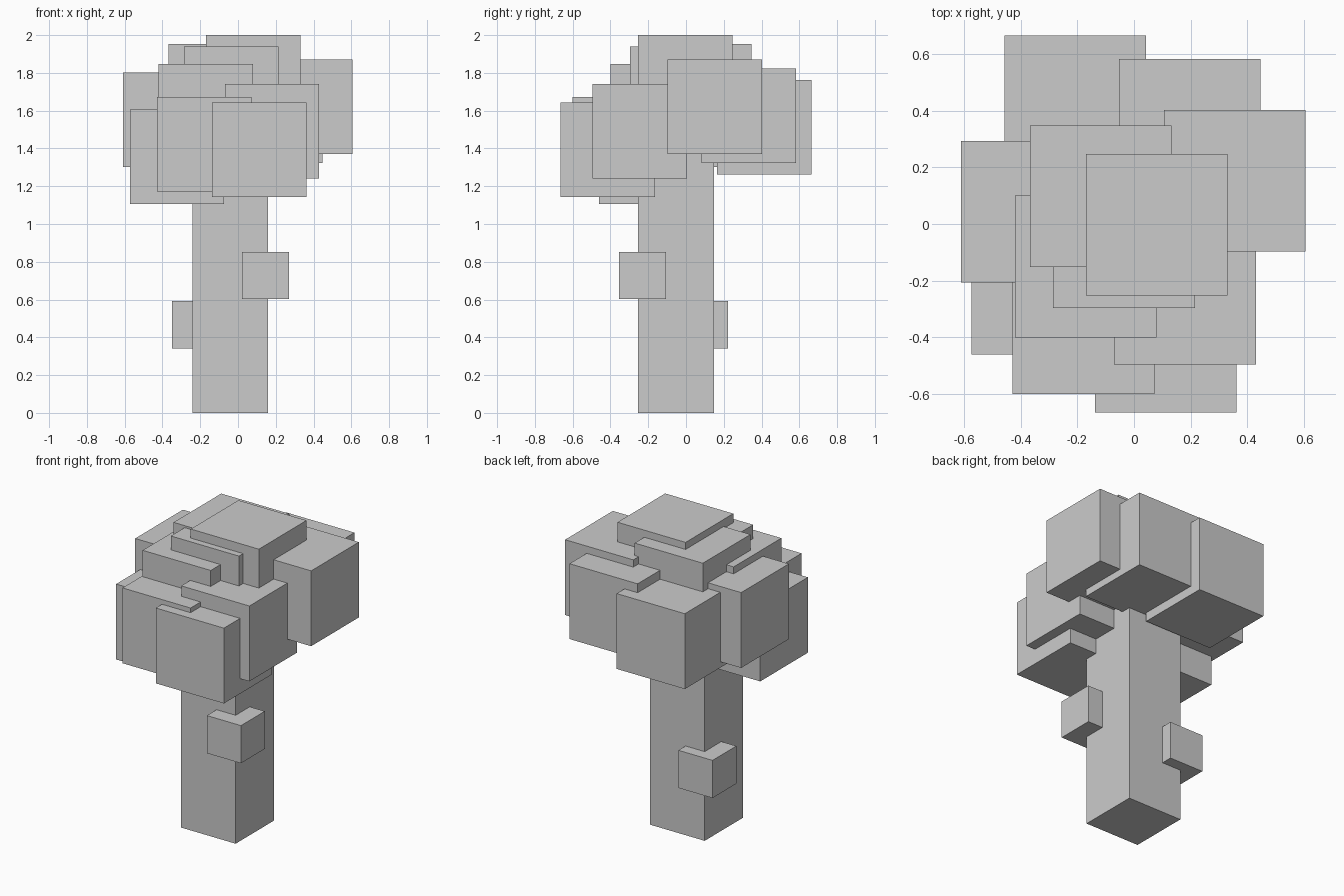
import bpy

if "Cube" in bpy.data.objects:
    bpy.data.objects.remove(bpy.data.objects["Cube"])


def box(name, low, size):
    """Box from its minimum corner and its dimensions."""
    centre = [a + s / 2 for a, s in zip(low, size)]
    bpy.ops.mesh.primitive_cube_add(size=1, location=centre)
    ob = bpy.context.object
    ob.name = name
    ob.scale = size
    bpy.ops.object.transform_apply(location=False, rotation=False, scale=True)
    return ob


# Trunk, running up into the crown
box("trunk", (-0.24, -0.253, 0), (0.4, 0.4, 1.6))

# Branch stubs on the trunk
for i, low in enumerate([(0.02, -0.355, 0.602), (-0.35, -0.028, 0.342)]):
    box(f"branch_stub_{i + 1}", low, (0.25, 0.25, 0.25))

# Crown of equal leaf blocks, minimum corners listed top to bottom
leaf = 0.5
corners = [
    (-0.17, -0.253, 1.50),
    (-0.367, -0.152, 1.453),
    (-0.285, -0.297, 1.44),
    (-0.42, -0.40, 1.348),
    (0.105, -0.097, 1.37),
    (-0.61, -0.207, 1.302),
    (-0.053, 0.083, 1.322),
    (-0.457, 0.165, 1.263),
    (-0.07, -0.495, 1.242),
    (-0.428, -0.60, 1.173),
    (-0.573, -0.46, 1.106),
    (-0.138, -0.665, 1.142),
]
for i, low in enumerate(corners):
    box(f"leaf_block_{i + 1}", low, (leaf, leaf, leaf))
